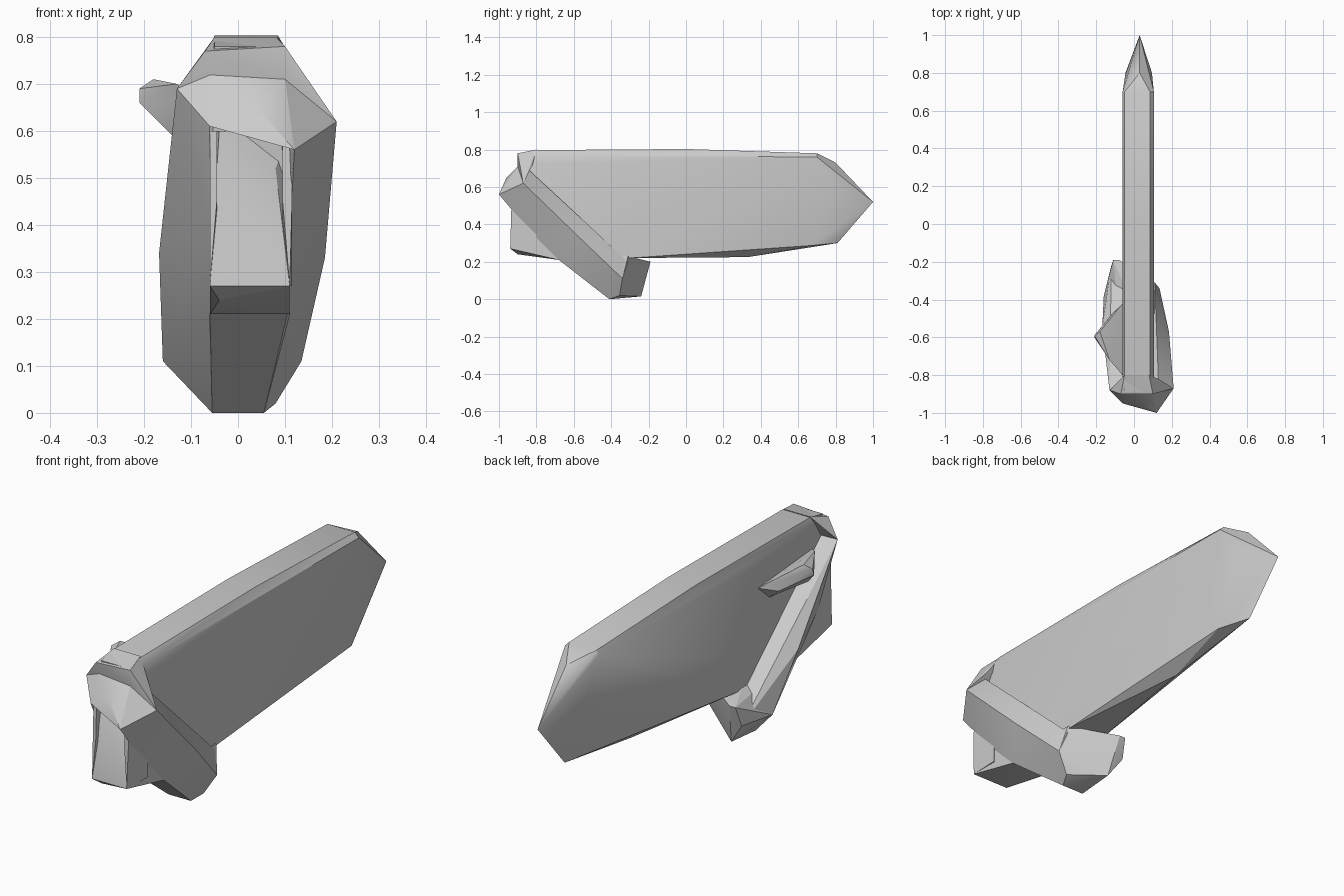
import bpy
import bmesh
import math

cube = bpy.data.objects.get("Cube")
if cube:
    bpy.data.objects.remove(cube, do_unlink=True)

stone = bpy.data.materials.new("stone grey")
stone.use_nodes = True
grey = (0.6, 0.6, 0.6, 1)
stone.diffuse_color = grey
stone.node_tree.nodes["Principled BSDF"].inputs["Base Color"].default_value = grey


def chiselled(name, points):
    """Make a faceted block: the tight skin around a few corner points."""
    bm = bmesh.new()
    for point in points:
        bm.verts.new(point)
    result = bmesh.ops.convex_hull(bm, input=bm.verts[:])
    spare = {g for g in result["geom_interior"] + result["geom_unused"]
             if isinstance(g, bmesh.types.BMVert)}
    bmesh.ops.delete(bm, geom=[v for v in spare if v.is_valid], context="VERTS")
    bmesh.ops.dissolve_limit(bm, angle_limit=math.radians(2),
                             verts=bm.verts[:], edges=bm.edges[:])
    bmesh.ops.recalc_face_normals(bm, faces=bm.faces[:])
    mesh = bpy.data.meshes.new(name)
    bm.to_mesh(mesh)
    bm.free()
    mesh.materials.append(stone)
    obj = bpy.data.objects.new(name, mesh)
    bpy.context.collection.objects.link(obj)
    bpy.ops.object.select_all(action="DESELECT")
    obj.select_set(True)
    bpy.context.view_layer.objects.active = obj
    bpy.ops.object.shade_smooth_by_angle(angle=math.radians(25))


def both_sides(low, high, profile):
    """Repeat a (y, z) profile on two x planes."""
    return [(x, y, z) for x in (low, high) for y, z in profile]


# Long thin slab with narrowed top, pointed tail and keeled underside
LEFT, RIGHT = -0.06, 0.105
flank = [(-0.84, 0.3), (-0.87, 0.72), (-0.8, 0.77), (0.7, 0.76),
         (-0.3, 0.22), (-0.68, 0.22)]
crown = [(-0.89, 0.78), (-0.8, 0.797), (0, 0.803), (0.7, 0.78)]
tail = [(0.03, 1, 0.52), (0.03, 0.8, 0.73), (-0.045, 0.8, 0.55),
        (0.095, 0.8, 0.6), (0.03, 0.81, 0.3), (0.09, 0.67, 0.287)]
chiselled("slab", both_sides(LEFT, RIGHT, flank)
          + both_sides(-0.05, 0.085, crown) + tail + [(0.04, 0.33, 0.225)])

# Sloping lip on the front end, with thin walls beside its hollow
lip_sides = [(-0.94, 0.27), (-0.68, 0.21), (-0.8, 0.6)]
chiselled("front_lip", both_sides(LEFT, 0.11, lip_sides)
          + [(-0.04, -0.9, 0.6), (0.08, -0.88, 0.52), (-0.04, -0.9, 0.24)])
wall = [(-0.935, 0.45), (-0.93, 0.6), (-0.8, 0.6), (-0.8, 0.27)]
chiselled("lip_left_wall", both_sides(LEFT, -0.045, wall)
          + [(LEFT, -0.94, 0.27)])
chiselled("lip_right_wall", both_sides(0.095, 0.115, wall)
          + [(0.11, -0.94, 0.27)])

# Corners shared by the sloping band around the slab
right_peak = (0.21, -0.87, 0.62)
front_peak = (0.12, -1, 0.56)
left_peak = (-0.13, -0.88, 0.69)
left_front = (-0.06, -0.95, 0.61)
left_top, right_top = (-0.06, -0.89, 0.72), (0.1, -0.9, 0.71)
left_base = [(-0.055, -0.41, 0), (-0.055, -0.24, 0.015)]
right_base = [(0.055, -0.41, 0), (0.08, -0.355, 0.02)]
left_heel = [(-0.16, -0.38, 0.11), (-0.12, -0.22, 0.11)]
right_heel = [(0.135, -0.34, 0.11)]
belly = [(-0.84, 0.37), (-0.68, 0.21), (-0.31, 0.2)]

# Side straps of the band
chiselled("right_strap", [right_peak, front_peak, right_top,
                          (0.13, -0.85, 0.7), (0.185, -0.57, 0.33)]
          + right_heel + right_base + [(0.11, y, z) for y, z in belly])
chiselled("left_strap", [left_peak, left_front, left_top, (-0.168, -0.55, 0.34)]
          + left_heel + left_base + [(LEFT, y, z) for y, z in belly])

# Bottom and top bridges joining the straps; the heel juts out on the left
heel_tops = [(-0.11, -0.19, 0.2), (-0.08, -0.19, 0.2)]
chiselled("bottom_bridge", left_base + right_base + left_heel + right_heel
          + heel_tops + both_sides(LEFT, 0.11, [(-0.7, 0.23), (-0.31, 0.23)]))
chiselled("top_bridge", [right_peak, front_peak, left_peak, left_front,
                         left_top, right_top, (0.04, -0.96, 0.65)])
chiselled("shoulder", [left_peak, right_peak, left_top, right_top,
                       (-0.09, -0.84, 0.74), (0.13, -0.82, 0.72),
                       (-0.07, -0.9, 0.77), (0.1, -0.9, 0.78),
                       (-0.05, -0.8, 0.8), (0.08, -0.8, 0.8)])

# Jutting chip on the left face
chiselled("left_chip", [(-0.21, -0.6, 0.66), (-0.21, -0.59, 0.69),
                        (-0.18, -0.57, 0.71), (-0.13, -0.72, 0.7),
                        (LEFT, -0.8, 0.66), (LEFT, -0.42, 0.63),
                        (-0.14, -0.66, 0.59), (LEFT, -0.5, 0.56),
                        (-0.12, -0.48, 0.61)])
